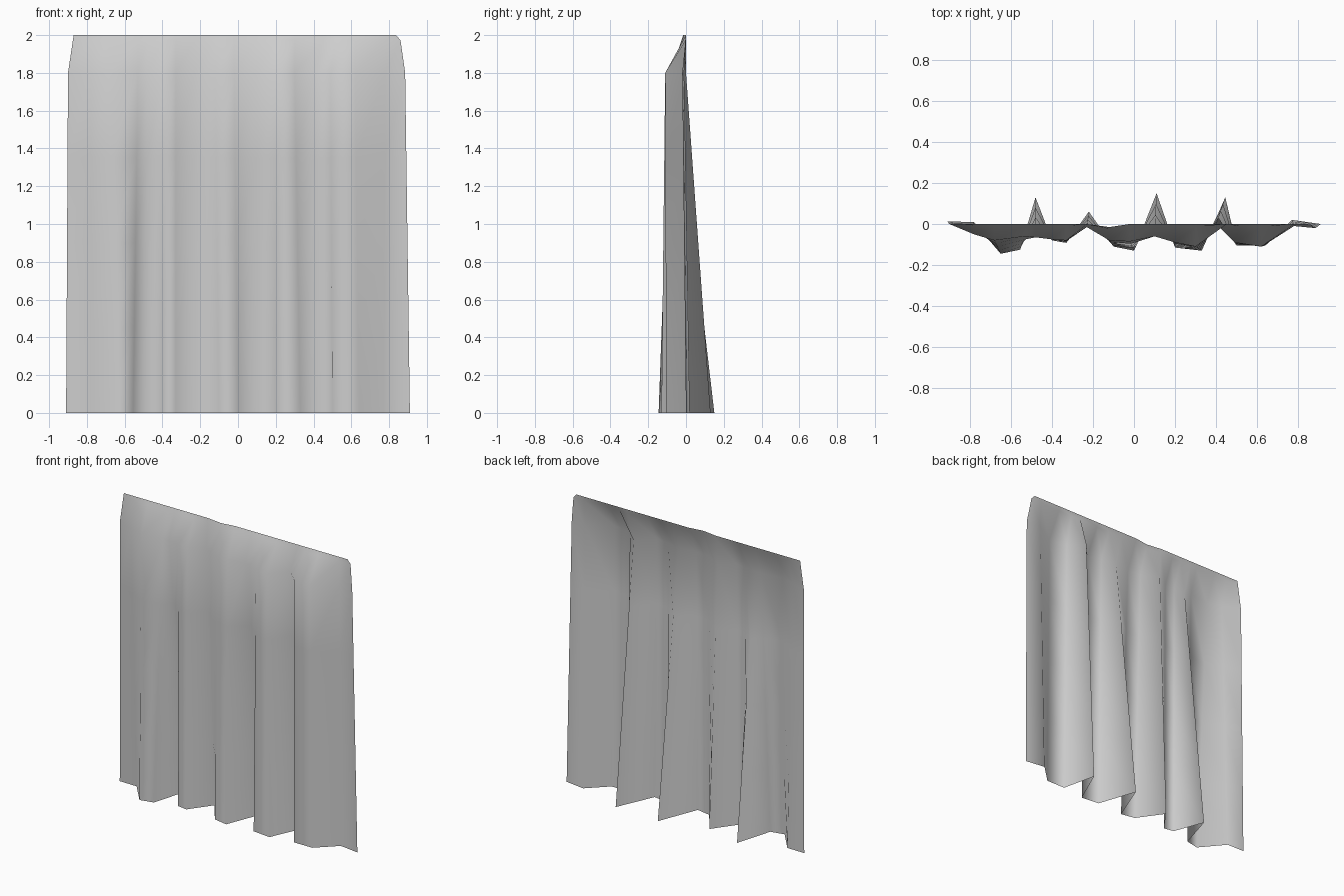
import bpy
import bmesh
from mathutils import Vector

# Remove the default object
default = bpy.data.objects.get("Cube")
if default:
    bpy.data.objects.remove(default, do_unlink=True)

HEADER_Z, TOP_Z = 1.8, 2.0

# Pleat outline along the hem: ends, rounded front folds, pointed back folds
hem = [(-.91, .012), (-.78, .01), (-.65, -.145), (-.555, -.125), (-.48, .13),
       (-.4, -.08), (-.33, -.092), (-.22, .06), (-.1, -.11), (0, -.13),
       (.11, .15), (.2, -.115), (.33, -.13), (.445, .13), (.5, -.105),
       (.64, -.105), (.77, .02), (.91, 0)]

# The same pleats, softer, just under the gathered top
header = [(-.9, 0), (-.78, -.05), (-.68, -.08), (-.53, -.06), (-.48, -.065),
          (-.4, -.075), (-.33, -.08), (-.23, -.015), (-.12, -.08), (-.02, -.085),
          (.1, -.06), (.2, -.09), (.3, -.11), (.4, 0), (.49, -.09),
          (.62, -.11), (.78, -.01), (.885, -.02)]


def top_outline():
    """Nearly straight top edge, with one small dip in the middle."""
    points = [Vector((x, 0, TOP_Z)) for x, y in header]
    points[0].x = -.87
    points[8].y = -.015
    points[13].x = .46
    points[14].x = .52
    points[-1].x = .835
    return points


def make_material(name, color):
    material = bpy.data.materials.new(name)
    material.use_nodes = True
    material.diffuse_color = color
    material.node_tree.nodes["Principled BSDF"].inputs["Base Color"].default_value = color
    return material


# Rows of the cloth, blended from hem to header to top edge
low = [Vector((x, y, 0)) for x, y in hem]
mid = [Vector((x, y, HEADER_Z)) for x, y in header]
top = top_outline()
rows = [[a.lerp(b, step / 4) for a, b in zip(low, mid)] for step in range(4)]
rows.append(mid)
near_top = [a.lerp(b, .87) for a, b in zip(mid, top)]
near_top[-1].x = .86  # clipped corner
rows += [near_top, top]

# Cloth surface
bm = bmesh.new()
grid = [[bm.verts.new(point) for point in row] for row in rows]
for lower, upper in zip(grid, grid[1:]):
    for i in range(len(lower) - 1):
        face = bm.faces.new((lower[i], lower[i + 1], upper[i + 1], upper[i]))
        face.smooth = True
mesh = bpy.data.meshes.new("curtain_cloth")
bm.to_mesh(mesh)
bm.free()
mesh.materials.append(make_material("light grey cloth", (.62, .62, .62, 1)))
curtain = bpy.data.objects.new("curtain", mesh)
bpy.context.collection.objects.link(curtain)
